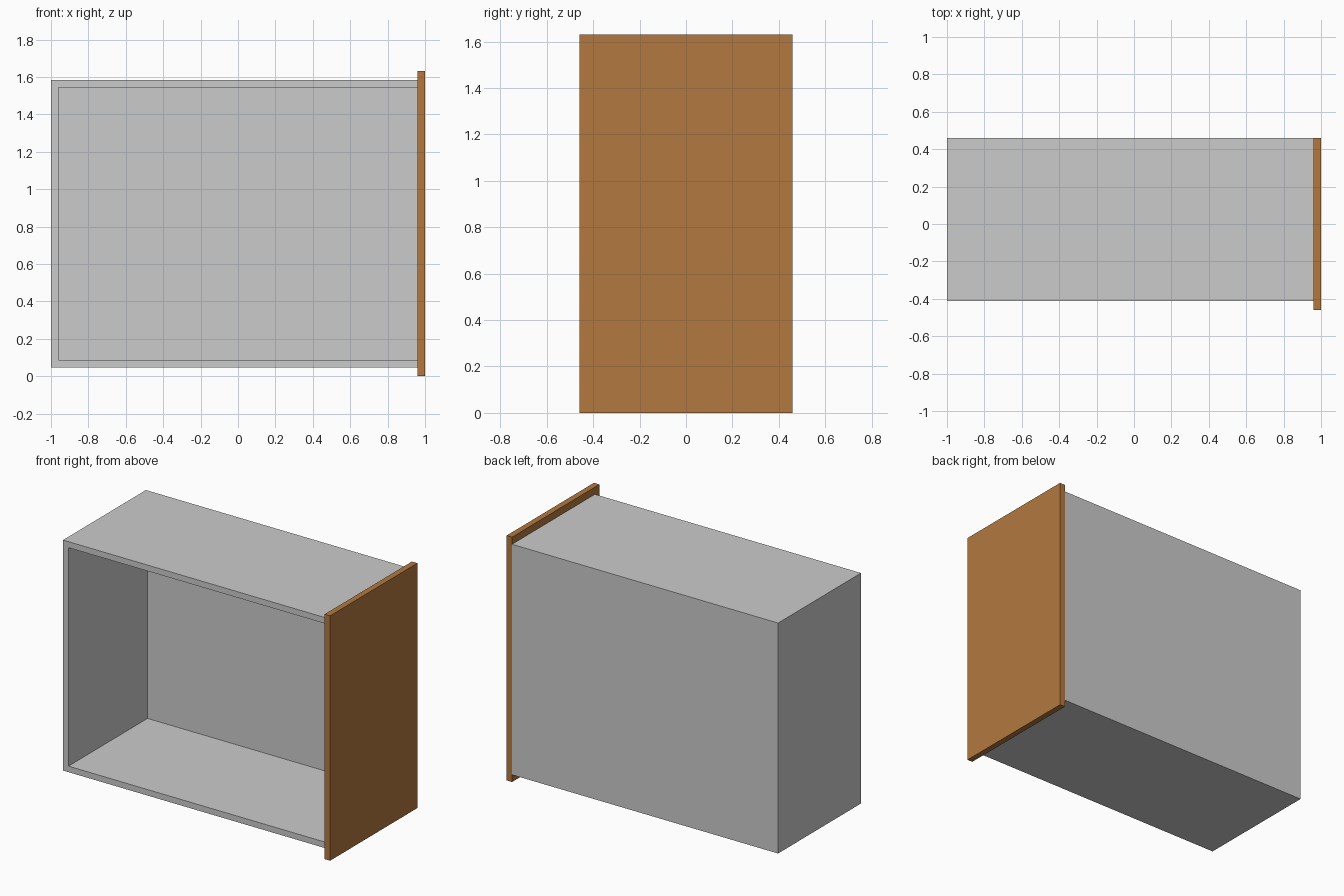
import bpy, bmesh
from mathutils import Vector

if "Cube" in bpy.data.objects:
    bpy.data.objects.remove(bpy.data.objects["Cube"])

T = 0.04  # board thickness


def box(name, lo, hi, open_dirs=()):
    """Box between two corners; faces pointing along open_dirs are removed."""
    lo, hi = Vector(lo), Vector(hi)
    bm = bmesh.new()
    bmesh.ops.create_cube(bm, size=1)
    bmesh.ops.scale(bm, vec=hi - lo, verts=bm.verts)
    bmesh.ops.translate(bm, vec=(lo + hi) / 2, verts=bm.verts)
    bm.normal_update()
    gone = [f for f in bm.faces
            if any(f.normal.dot(Vector(d)) > 0.9 for d in open_dirs)]
    bmesh.ops.delete(bm, geom=gone, context='FACES')
    mesh = bpy.data.meshes.new(name)
    bm.to_mesh(mesh)
    bm.free()
    obj = bpy.data.objects.new(name, mesh)
    bpy.context.collection.objects.link(obj)
    return obj


# Drawer tray: open at the front and at the end covered by the face panel
tray = box("drawer_tray", (-1, -0.413, 0.048), (1 - T, 0.459, 1.583),
           open_dirs=[(0, -1, 0), (1, 0, 0)])
walls = tray.modifiers.new("walls", 'SOLIDIFY')
walls.thickness = T
walls.offset = -1
walls.use_even_offset = True

# Wooden face panel, overhanging the tray
panel = box("drawer_face_panel", (1 - T, -0.459, 0), (1, 0.459, 1.631))
wood = bpy.data.materials.new("wood")
wood.diffuse_color = (0.45, 0.19, 0.05, 1)
wood.use_nodes = True
wood.node_tree.nodes["Principled BSDF"].inputs["Base Color"].default_value = wood.diffuse_color
panel.data.materials.append(wood)
